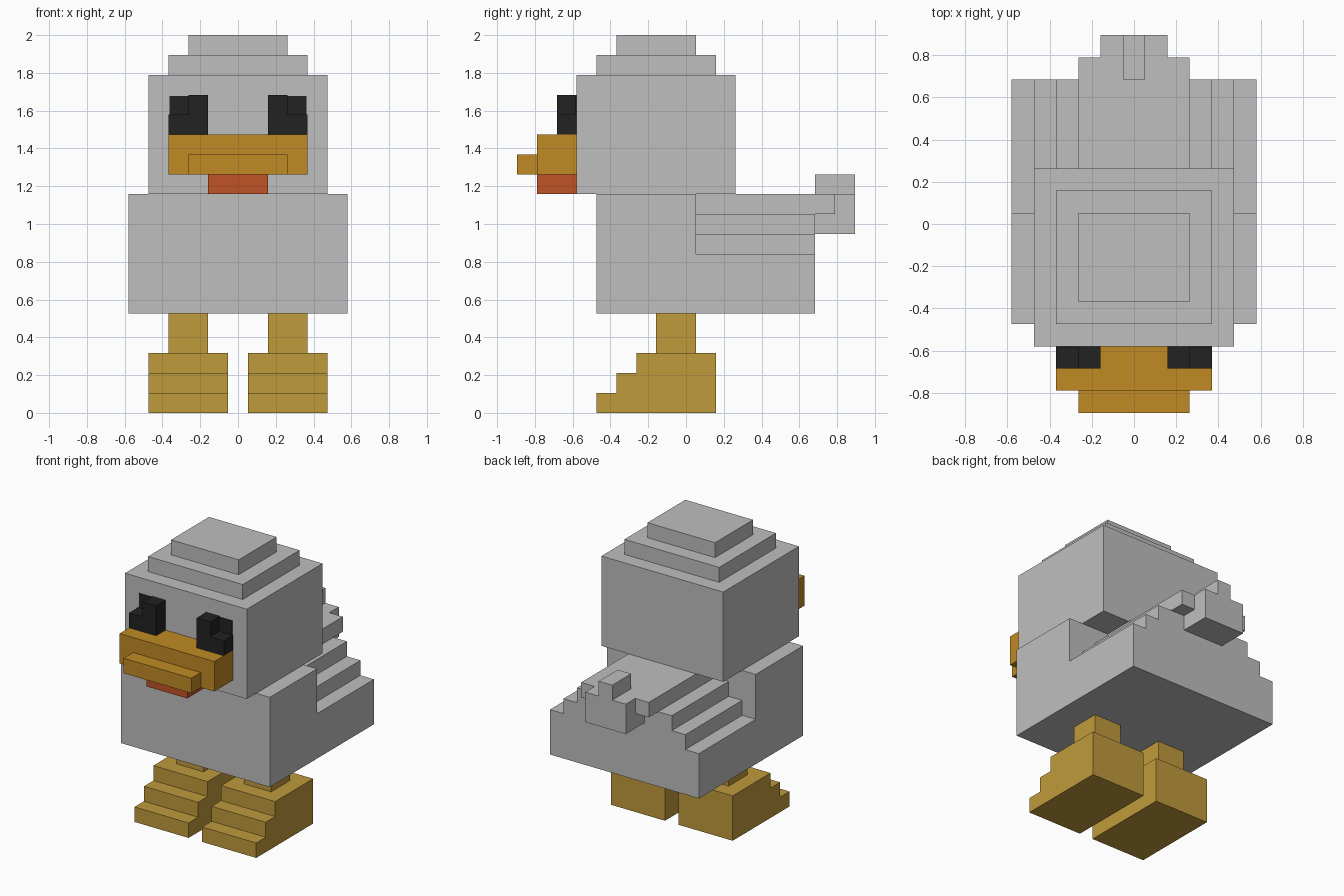
import bpy
import bmesh
from mathutils import Vector

U = 2 / 19  # one block of the model's grid

if "Cube" in bpy.data.objects:
    bpy.data.objects.remove(bpy.data.objects["Cube"])


def material(name, rgb):
    mat = bpy.data.materials.new(name)
    mat.use_nodes = True
    color = (*rgb, 1)
    mat.diffuse_color = color
    mat.node_tree.nodes["Principled BSDF"].inputs["Base Color"].default_value = color
    return mat


feathers = material("pale grey feathers", (0.52, 0.52, 0.52))
beak_orange = material("beak orange", (0.527, 0.254, 0.017))
foot_yellow = material("foot yellow", (0.527, 0.328, 0.045))
mouth_red = material("mouth red", (0.527, 0.084, 0.019))
eye_black = material("eye black", (0.016, 0.016, 0.016))


def prism(name, mat, axis, profile, start, end):
    """Extrude a closed profile, in blocks, along x or y."""
    bm = bmesh.new()
    if axis == "x":
        points = [(start, a, z) for a, z in profile]
        offset = Vector((end - start, 0, 0))
    else:
        points = [(a, start, z) for a, z in profile]
        offset = Vector((0, end - start, 0))
    face = bm.faces.new([bm.verts.new(p) for p in points])
    result = bmesh.ops.extrude_face_region(bm, geom=[face], use_keep_orig=True)
    moved = [g for g in result["geom"] if isinstance(g, bmesh.types.BMVert)]
    bmesh.ops.translate(bm, vec=offset, verts=moved)
    bmesh.ops.scale(bm, vec=(U, U, U), verts=bm.verts)
    bmesh.ops.recalc_face_normals(bm, faces=bm.faces)
    mesh = bpy.data.meshes.new(name)
    bm.to_mesh(mesh)
    bm.free()
    mesh.materials.append(mat)
    obj = bpy.data.objects.new(name, mesh)
    bpy.context.collection.objects.link(obj)
    return obj


def box(name, mat, x, y, z):
    rect = [(y[0], z[0]), (y[1], z[0]), (y[1], z[1]), (y[0], z[1])]
    return prism(name, mat, "x", rect, *x)


def centred(name, mat, half, y, z):
    return box(name, mat, (-half, half), y, z)


# Body: a plain chest and a back that steps down at both sides
centred("chest", feathers, 5.5, (-4.5, 0.5), (5, 11))
steps = [(5.5, 5), (5.5, 8), (4.5, 8), (4.5, 9), (3.5, 9), (3.5, 10), (2.5, 10), (2.5, 11)]
prism("stepped_back", feathers, "y",
      steps + [(-x, z) for x, z in reversed(steps)], 0.5, 6.5)

# Tail: cross-shaped stack of blocks
centred("tail_root", feathers, 2.5, (6.5, 7.5), (10, 11))
centred("tail", feathers, 1.5, (6.5, 8.5), (9, 11))
centred("tail_tip", feathers, 0.5, (6.5, 8.5), (11, 12))

# Head with a two-step crown
centred("head", feathers, 4.5, (-5.5, 2.5), (11, 17))
centred("lower_crown", feathers, 3.5, (-4.5, 1.5), (17, 18))
centred("upper_crown", feathers, 2.5, (-3.5, 0.5), (18, 19))

# Beak and mouth
centred("beak", beak_orange, 3.5, (-7.5, -5.5), (12, 14))
centred("beak_lip", beak_orange, 2.5, (-8.5, -7.5), (12, 13))
centred("mouth", mouth_red, 1.5, (-7.5, -5.5), (11, 12))

# Eyes, legs and feet on both sides
foot_steps = [(1.5, 0), (1.5, 3), (-2.5, 3), (-2.5, 2), (-3.5, 2), (-3.5, 1), (-4.5, 1), (-4.5, 0)]
for side, s in (("left", 1), ("right", -1)):
    eye = [(1.5, 14), (3.5, 14), (3.5, 15), (2.5, 15), (2.5, 16), (1.5, 16)]
    prism(side + "_eye", eye_black, "y", [(s * x, z) for x, z in eye], -6.5, -5.5)
    box(side + "_eye_corner", eye_black, (s * 2.5, s * 3.45), (-5.55, -5.5), (15, 15.95))
    box(side + "_leg", foot_yellow, (s * 1.5, s * 3.5), (-1.5, 0.5), (3, 5))
    prism(side + "_foot", foot_yellow, "x", foot_steps, s * 0.5, s * 4.5)
